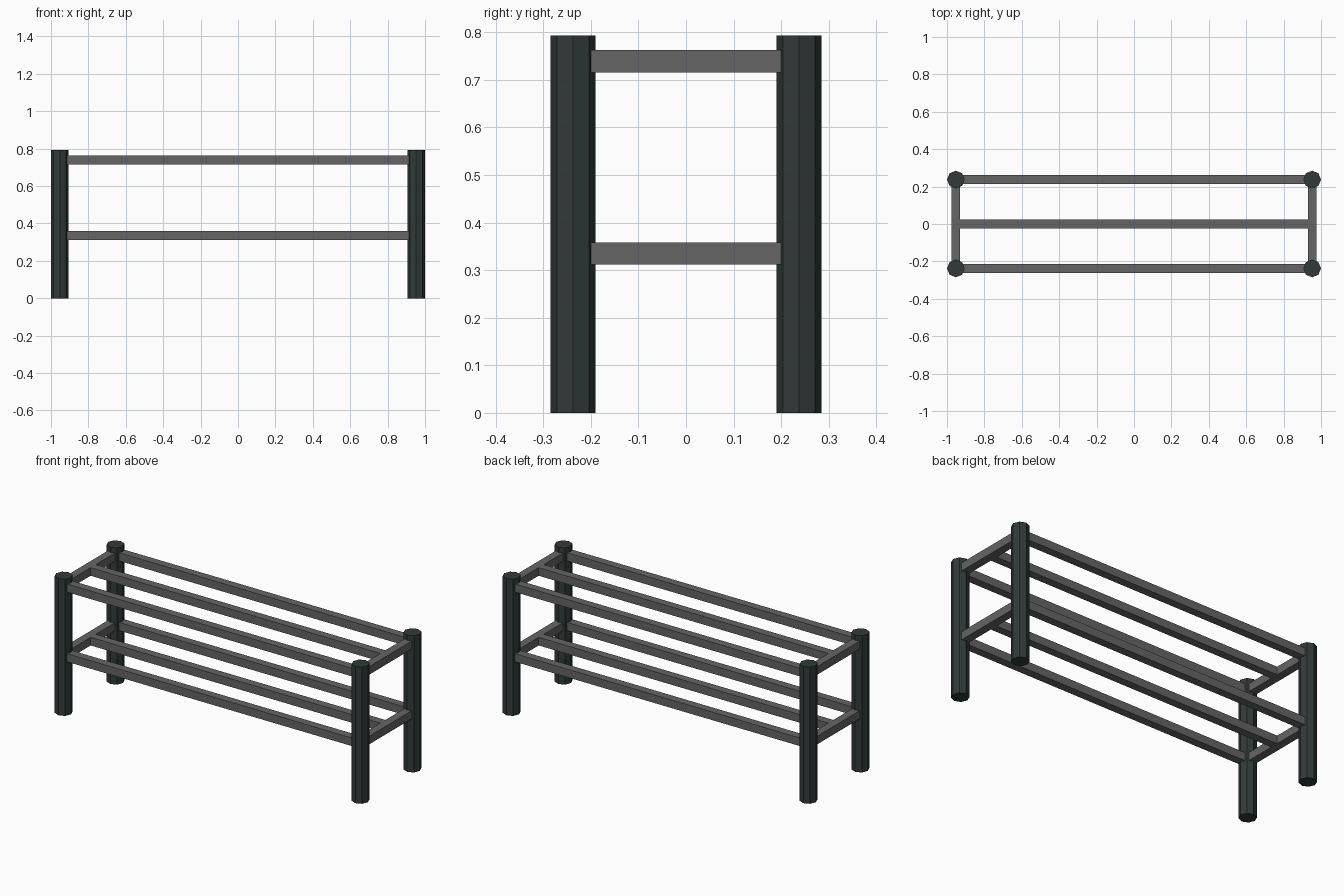
import bpy

cube = bpy.data.objects.get("Cube")
if cube:
    bpy.data.objects.remove(cube, do_unlink=True)

LEG_X, LEG_Y = 0.9525, 0.2375
LEG_R, LEG_H = 0.0475, 0.793
RAIL = 0.047
RAIL_LEVELS = {"lower": 0.335, "upper": 0.739}


def material(name, rgb):
    mat = bpy.data.materials.new(name)
    mat.use_nodes = True
    mat.diffuse_color = (*rgb, 1)
    bsdf = next(n for n in mat.node_tree.nodes if n.type == 'BSDF_PRINCIPLED')
    bsdf.inputs["Base Color"].default_value = (*rgb, 1)
    return mat


dark_green = material("dark_green_grey", (0.030, 0.043, 0.042))
grey = material("mid_grey", (0.13, 0.13, 0.13))


def finish(name, mat):
    obj = bpy.context.object
    obj.name = obj.data.name = name
    obj.data.materials.append(mat)


def bar(name, size, location):
    bpy.ops.mesh.primitive_cube_add(size=1, location=location)
    bpy.context.object.scale = size
    bpy.ops.object.transform_apply(location=False, rotation=False, scale=True)
    finish(name, grey)


# Octagonal legs at the four corners
for side, sx in (("left", 1), ("right", -1)):
    for end, sy in (("front", -1), ("back", 1)):
        bpy.ops.mesh.primitive_cylinder_add(
            vertices=8, radius=LEG_R, depth=LEG_H,
            location=(sx * LEG_X, sy * LEG_Y, LEG_H / 2))
        finish(f"{end}_{side}_leg", dark_green)

# Two levels of square rails
for level, z in RAIL_LEVELS.items():
    # Long rails run between the legs
    for end, sy in (("front", -1), ("back", 1)):
        bar(f"{level}_{end}_rail", (2 * LEG_X, RAIL, RAIL), (0, sy * LEG_Y, z))
    # Short end rails
    for side, sx in (("left", 1), ("right", -1)):
        bar(f"{level}_{side}_end_rail", (RAIL, 2 * LEG_Y, RAIL), (sx * LEG_X, 0, z))
    # Middle rail butts against the end rails
    bar(f"{level}_middle_rail", (2 * LEG_X - RAIL, RAIL, RAIL), (0, 0, z))
